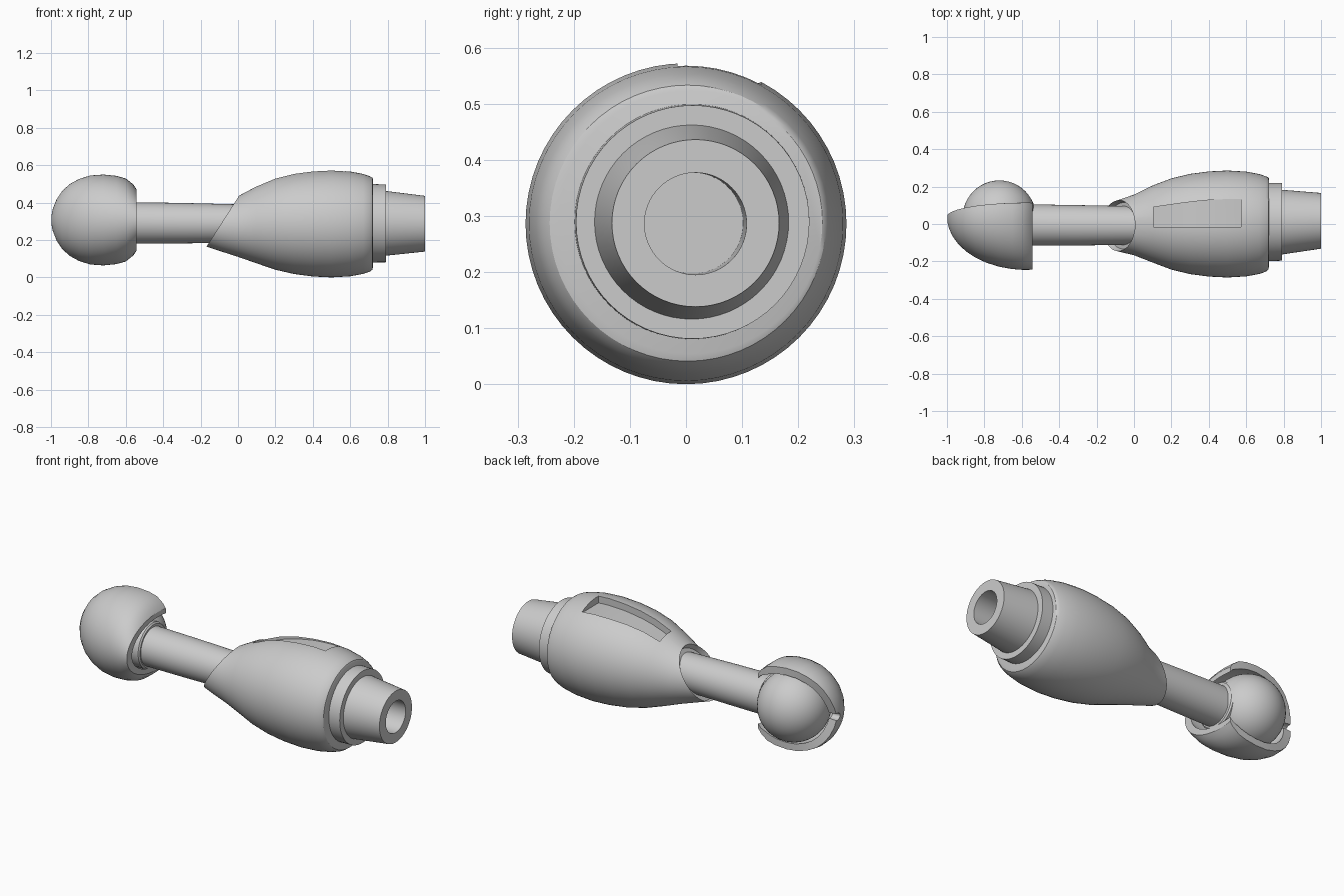
import bpy, bmesh, math
from mathutils import Vector

cube = bpy.data.objects.get("Cube")
if cube:
    bpy.data.objects.remove(cube)

grey = bpy.data.materials.new("light grey")
grey.use_nodes = True
grey.diffuse_color = (0.6, 0.6, 0.6, 1)
grey.node_tree.nodes["Principled BSDF"].inputs["Base Color"].default_value = (0.6, 0.6, 0.6, 1)


def finish(name, bm, smooth=True):
    bmesh.ops.recalc_face_normals(bm, faces=bm.faces)
    mesh = bpy.data.meshes.new(name)
    bm.to_mesh(mesh)
    bm.free()
    mesh.materials.append(grey)
    obj = bpy.data.objects.new(name, mesh)
    bpy.context.collection.objects.link(obj)
    if smooth:
        smooth_edges(obj)
    return obj


def smooth_edges(obj):
    bpy.ops.object.select_all(action='DESELECT')
    obj.select_set(True)
    bpy.context.view_layer.objects.active = obj
    bpy.ops.object.shade_smooth_by_angle(angle=math.radians(32))


def loft(rings, sides=64):
    """Closed round loft along x through rings of (x, y centre, z centre, radius)."""
    bm = bmesh.new()
    loops = []
    for x, cy, cz, r in rings:
        loops.append([bm.verts.new((x, cy + r * math.cos(a), cz + r * math.sin(a)))
                      for a in (2 * math.pi * i / sides for i in range(sides))])
    for a, b in zip(loops, loops[1:]):
        for i in range(sides):
            j = (i + 1) % sides
            bm.faces.new((a[i], a[j], b[j], b[i]))
    bm.faces.new(loops[0])
    bm.faces.new(loops[-1])
    return bm


def apply_modifier(obj, kind, **settings):
    mod = obj.modifiers.new(kind.title(), kind)
    for key, value in settings.items():
        setattr(mod, key, value)
    bpy.context.view_layer.objects.active = obj
    bpy.ops.object.modifier_apply(modifier=mod.name)


# Bulging forearm housing, sliced obliquely at the elbow
AXIS = 0.286
body_rings = [(-0.25, -.01, .285, .095), (-0.2, -.01, .283, .108), (-0.1, -.01, .275, .133),
              (0, -.005, .272, .162), (.1, 0, .281, .206), (.2, 0, .285, .244),
              (.3, 0, AXIS, .268), (.4, 0, AXIS, .281), (.5, 0, AXIS, .286),
              (.6, 0, AXIS, .28), (.67, 0, AXIS, .267), (.705, 0, AXIS, .255),
              (.718, .003, .287, .246), (.722, .008, .289, .235)]
bm = loft(body_rings)
normal = Vector((-0.25, 0, 0.16)).normalized()
cut = bmesh.ops.bisect_plane(bm, geom=bm.verts[:] + bm.edges[:] + bm.faces[:],
                             plane_co=(-0.005, 0, 0.42), plane_no=normal, clear_outer=True)
rim = [e for e in cut["geom_cut"] if isinstance(e, bmesh.types.BMEdge)]
cap = bmesh.ops.contextual_create(bm, geom=rim)["faces"]
bmesh.ops.recalc_face_normals(bm, faces=bm.faces)
bmesh.ops.inset_region(bm, faces=cap, thickness=0.012)
bmesh.ops.translate(bm, verts=list({v for f in cap for v in f.verts}), vec=-normal * 0.03)
body = finish("forearm_housing", bm, smooth=False)

# Recessed slot on top of the housing, its floor following the curve
bm = bmesh.new()
sections = []
for i in range(9):
    t = i / 8
    x = 0.105 + 0.467 * t
    k = next(k for k in range(len(body_rings) - 1) if body_rings[k + 1][0] >= x)
    a, b = body_rings[k], body_rings[k + 1]
    f = (x - a[0]) / (b[0] - a[0])
    floor = (a[2] + a[3]) * (1 - f) + (b[2] + b[3]) * f - 0.04
    back = 0.09 + 0.045 * math.sin(t * math.pi / 2)
    sections.append([bm.verts.new(p) for p in ((x, -.015, floor), (x, back, floor),
                                               (x, back, .7), (x, -.015, .7))])
for a, b in zip(sections, sections[1:]):
    for i in range(4):
        j = (i + 1) % 4
        bm.faces.new((a[i], a[j], b[j], b[i]))
bm.faces.new(sections[0])
bm.faces.new(sections[-1])
cutter = finish("slot_cutter", bm, smooth=False)
cutter.hide_render = True
apply_modifier(body, 'BOOLEAN', operation='DIFFERENCE', object=cutter, solver='EXACT')
bpy.data.objects.remove(cutter)
smooth_edges(body)

# Wrist collar, and tapered wrist with a bored socket
finish("wrist_collar", loft([(.68, .01, .29, .21), (.79, .012, .289, .208)]))
finish("wrist_cone", loft([(.75, .01, .289, .176), (.79, .01, .289, .173), (1, .017, .287, .149),
                           (1, .017, .286, .091), (.8, .012, .287, .09)]))

# Upper rod and its end collar
finish("arm_rod", loft([(-.62, -.005, .292, .111), (-.3, -.007, .29, .108), (.1, -.008, .287, .101)]))
finish("rod_collar", loft([(-.61, 0, .292, .13), (-.55, 0, .292, .13), (-.543, 0, .292, .122)]))

# Ball joint
bm = bmesh.new()
bmesh.ops.create_uvsphere(bm, u_segments=48, v_segments=32, radius=0.196)
bmesh.ops.translate(bm, verts=bm.verts, vec=(-.72, .037, .3))
finish("joint_ball", bm)

# Pointed half shell wrapping the ball, open at the back
shell = [(-.998, .02), (-.99, .06), (-.97, .11), (-.94, .155), (-.9, .192), (-.85, .219),
         (-.79, .238), (-.72, .243), (-.65, .236), (-.6, .222), (-.56, .19), (-.543, .165)]
bm = bmesh.new()
rows = []
for x, half_height in shell:
    depth = 0.285 * math.sqrt(1 - ((x + 0.58) / 0.42) ** 2)
    angles = [math.radians(105) * (i / 20 - 1) for i in range(41)]
    rows.append([(x, .04 - depth * math.cos(a), .307 + half_height * math.sin(a)) for a in angles])
# Inner wall is the same form, shrunk towards the ball
centre = Vector((-.72, .037, .303))
grids = []
for scale in (1, 0.83):
    grids.append([[bm.verts.new((p[0] if x > -.57 else centre.x + (p[0] - centre.x) * scale,
                                 centre.y + (p[1] - centre.y) * scale if p[1] < centre.y else p[1],
                                 centre.z + (p[2] - centre.z) * scale))
                   for p in row] for row, (x, h) in zip(rows, shell)])
outer, inner = grids
for g in grids:
    for a, b in zip(g, g[1:]):
        for i in range(40):
            bm.faces.new((a[i], a[i + 1], b[i + 1], b[i]))
for o, n in ((outer[-1], inner[-1]), (outer[0], inner[0]),
             ([r[0] for r in outer], [r[0] for r in inner]),
             ([r[-1] for r in outer], [r[-1] for r in inner])):
    for i in range(len(o) - 1):
        bm.faces.new((o[i], o[i + 1], n[i + 1], n[i]))
finish("joint_shell", bm)
